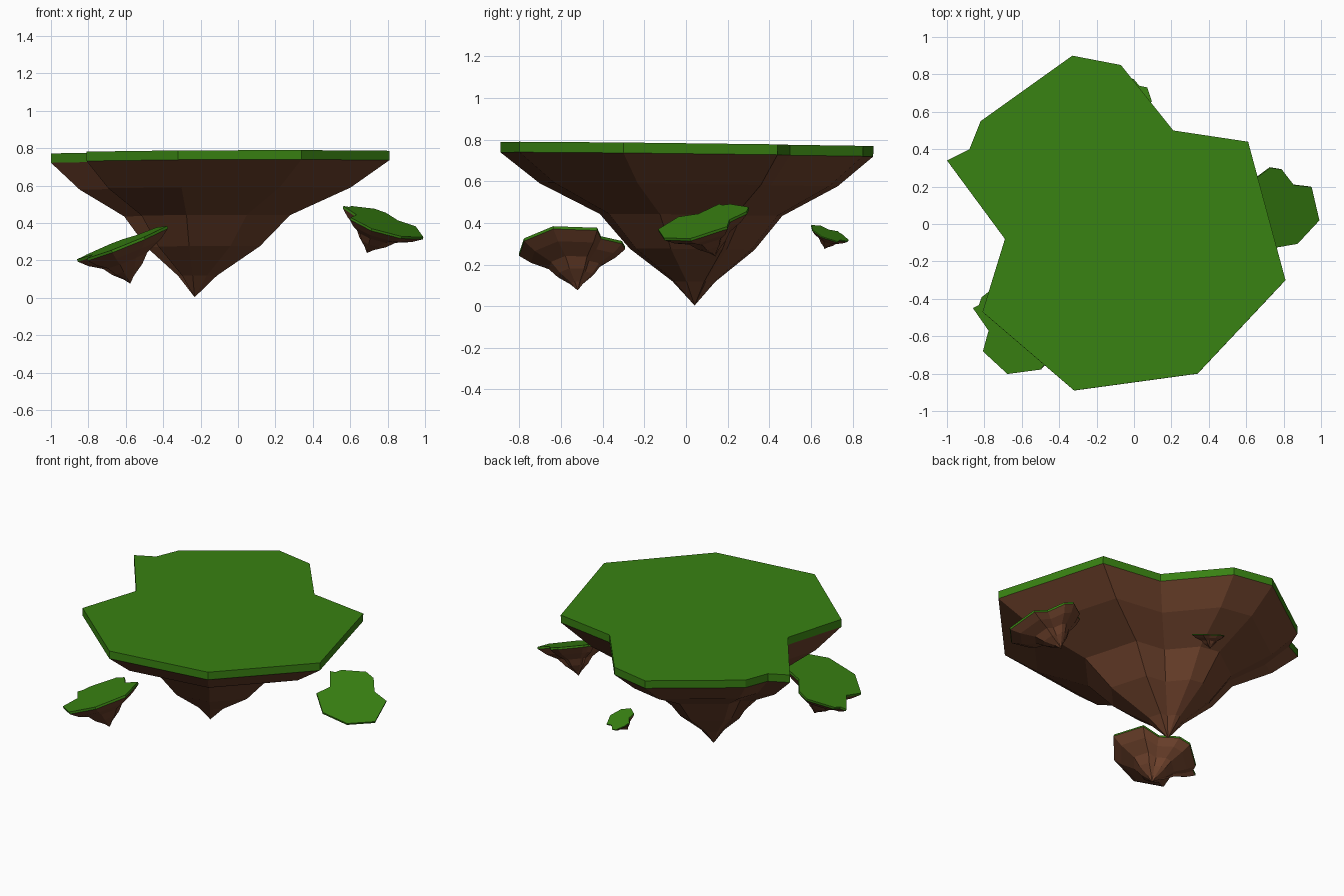
import bpy
import bmesh
from mathutils import Vector, Matrix

if "Cube" in bpy.data.objects:
    bpy.data.objects.remove(bpy.data.objects["Cube"], do_unlink=True)


def make_material(name, color):
    mat = bpy.data.materials.new(name)
    mat.use_nodes = True
    mat.diffuse_color = color
    mat.node_tree.nodes["Principled BSDF"].inputs["Base Color"].default_value = color
    return mat


grass_green = make_material("grass green", (0.04, 0.22, 0.006, 1))
earth_brown = make_material("earth brown", (0.15, 0.052, 0.024, 1))

# Coastline shared by all the islands
COAST = [(-0.33, 0.90), (-0.07, 0.85), (0.21, 0.50), (0.61, 0.44), (0.81, -0.30),
         (0.34, -0.80), (-0.32, -0.89), (-0.81, -0.47), (-0.69, -0.08),
         (-1.0, 0.34), (-0.88, 0.40), (-0.82, 0.55)]
TIP = Vector((-0.235, 0.05, -0.775))
TURF = -0.05
# Rock rings below the turf: spread from the tip axis, height
RINGS = [(1.0, TURF), (0.80, -0.195), (0.49, -0.34), (0.335, -0.505), (0.115, -0.66)]


def ring(bm, spread, z):
    return [bm.verts.new((TIP.x + (x - TIP.x) * spread, TIP.y + (y - TIP.y) * spread, z))
            for x, y in COAST]


def bridge(bm, upper, lower):
    count = len(upper)
    for i in range(count):
        j = (i + 1) % count
        bm.faces.new((upper[i], upper[j], lower[j], lower[i]))


def finish(bm, name, mat, placement):
    bmesh.ops.recalc_face_normals(bm, faces=bm.faces)
    mesh = bpy.data.meshes.new(name)
    bm.to_mesh(mesh)
    bm.free()
    mesh.materials.append(mat)
    obj = bpy.data.objects.new(name, mesh)
    obj.matrix_world = placement
    bpy.context.collection.objects.link(obj)


def island(name, location, size, slope):
    """Floating island whose top rises by slope along x and y."""
    normal = Vector((-slope[0], -slope[1], 1)).normalized()
    turn = Vector((0, 0, 1)).rotation_difference(normal)
    placement = Matrix.LocRotScale(Vector(location), turn, Vector((size,) * 3))

    # Turf slab
    bm = bmesh.new()
    top, bottom = ring(bm, 1, 0), ring(bm, 1, TURF)
    bm.faces.new(top)
    bm.faces.new(bottom)
    bridge(bm, top, bottom)
    finish(bm, name + "_grass", grass_green, placement)

    # Faceted rock tapering to a point
    bm = bmesh.new()
    rings = [ring(bm, spread, z) for spread, z in RINGS]
    bm.faces.new(rings[0])
    for upper, lower in zip(rings, rings[1:]):
        bridge(bm, upper, lower)
    tip = bm.verts.new(TIP)
    last = rings[-1]
    for i, vert in enumerate(last):
        bm.faces.new((vert, last[(i + 1) % len(last)], tip))
    finish(bm, name + "_rock", earth_brown, placement)


island("main_island", (0, 0, 0.78), 1.0, (0.004, -0.011))
island("front_islet", (-0.595, -0.55, 0.305), 0.285, (0.396, 0.07))
island("side_islet", (0.80, 0.085, 0.40), 0.25, (-0.306, 0.255))
island("back_islet", (0.01, 0.69, 0.345), 0.108, (-0.30, -0.42))
